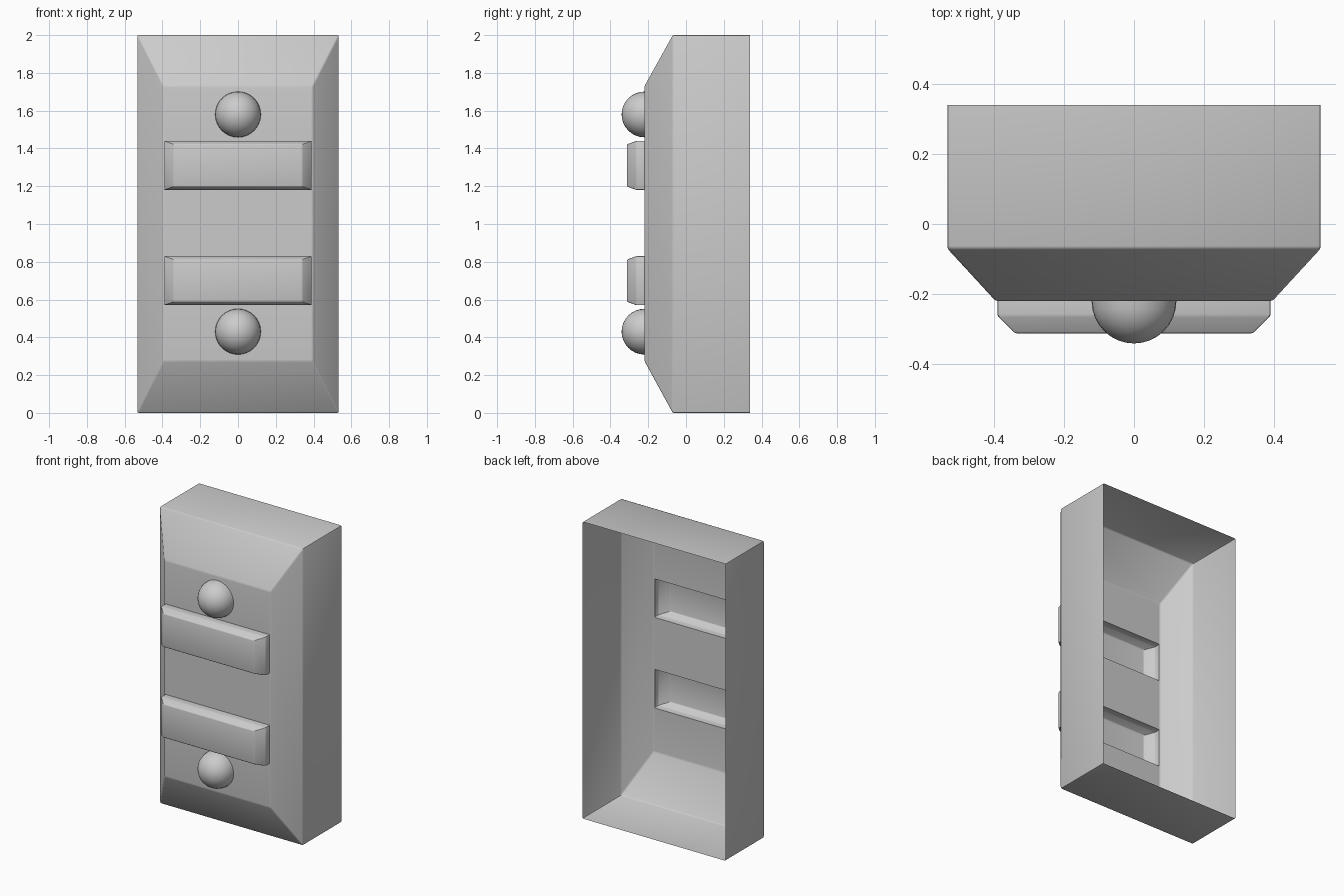
import bpy, bmesh, math
from mathutils import Matrix, Vector

if "Cube" in bpy.data.objects:
    bpy.data.objects.remove(bpy.data.objects["Cube"])

PANEL_Y = -0.22
BARS = [(0.57, 0.83), (1.18, 1.44)]


def open_box(rings):
    """Open-backed shell from rectangles (half_x, z0, z1, y), back to front, front capped."""
    bm = bmesh.new()
    loops = [[bm.verts.new((x, y, z)) for x, z in ((-hx, z0), (hx, z0), (hx, z1), (-hx, z1))]
             for hx, z0, z1, y in rings]
    for a, b in zip(loops, loops[1:]):
        for k in range(4):
            n = (k + 1) % 4
            bm.faces.new((a[k], a[n], b[n], b[k]))
    bm.faces.new(loops[-1])
    return bm


def soften(bm, width):
    bm.normal_update()
    edges = [e for e in bm.edges if not e.is_boundary]
    bmesh.ops.bevel(bm, geom=edges, offset=width, segments=2, profile=0.5, affect='EDGES')
    bm.normal_update()


def finish(bm, name):
    mesh = bpy.data.meshes.new(name)
    bm.to_mesh(mesh)
    bm.free()
    obj = bpy.data.objects.new(name, mesh)
    bpy.context.collection.objects.link(obj)
    bpy.ops.object.select_all(action='DESELECT')
    obj.select_set(True)
    bpy.context.view_layer.objects.active = obj
    bpy.ops.object.shade_smooth_by_angle(angle=math.radians(35))
    return obj


# Housing: open back, sloped frame, flat front panel
bm = open_box([(0.533, 0, 2, 0.34), (0.533, 0, 2, -0.07), (0.395, 0.275, 1.73, PANEL_Y)])
soften(bm, 0.007)


def panel_faces():
    return [f for f in bm.faces if all(abs(v.co.y - PANEL_Y) < 1e-4 for v in f.verts)]


# Openings in the panel behind the two bars
cuts = [((0, 0, z), (0, 0, 1)) for bar in BARS for z in bar]
cuts += [((s * 0.387, 0, 0), (1, 0, 0)) for s in (-1, 1)]
for co, no in cuts:
    faces = panel_faces()
    geom = set(faces)
    for f in faces:
        geom.update(f.edges)
        geom.update(f.verts)
    bmesh.ops.bisect_plane(bm, geom=list(geom), plane_co=Vector(co), plane_no=Vector(no), dist=1e-5)
holes = []
for f in panel_faces():
    c = f.calc_center_median()
    if abs(c.x) < 0.38 and any(z0 < c.z < z1 for z0, z1 in BARS):
        holes.append(f)
bmesh.ops.delete(bm, geom=holes, context='FACES')
finish(bm, "housing")

# Raised hollow bars with chamfered fronts
for label, (z0, z1) in zip(("lower", "upper"), BARS):
    bm = open_box([(0.39, z0, z1, PANEL_Y), (0.39, z0, z1, -0.262),
                   (0.34, z0 + 0.018, z1 - 0.018, -0.312)])
    soften(bm, 0.005)
    finish(bm, label + "_bar")

# Domed buttons
for label, z in (("lower", 0.43), ("upper", 1.58)):
    bm = bmesh.new()
    bmesh.ops.create_uvsphere(bm, u_segments=32, v_segments=16, radius=0.121,
                              matrix=Matrix.Rotation(math.pi / 2, 4, 'X'))
    bmesh.ops.delete(bm, geom=[v for v in bm.verts if v.co.y > 1e-4], context='VERTS')
    bmesh.ops.translate(bm, verts=bm.verts, vec=(0, PANEL_Y, z))
    finish(bm, label + "_button")
